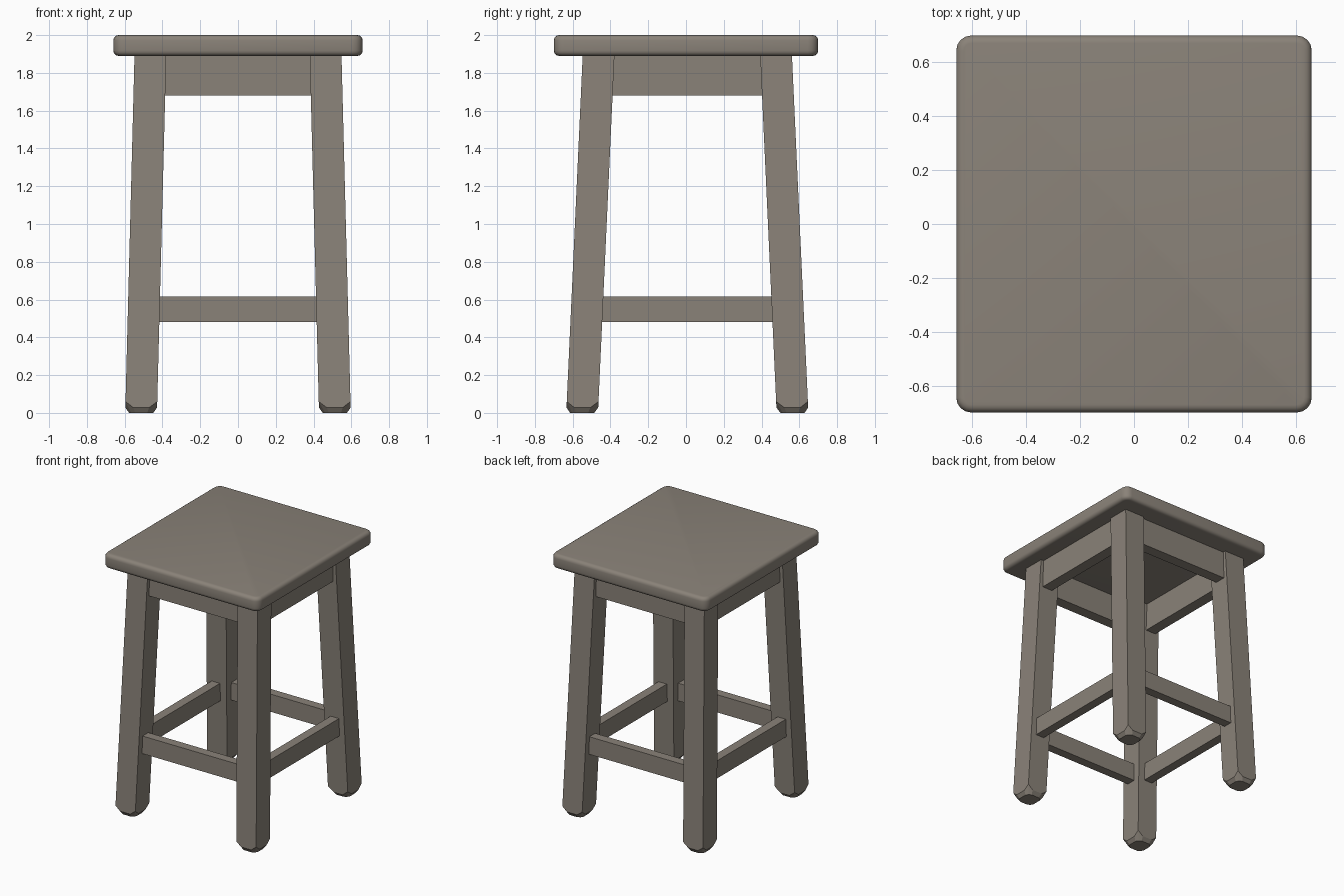
import bpy, bmesh

if "Cube" in bpy.data.objects:
    bpy.data.objects.remove(bpy.data.objects["Cube"])

wood = bpy.data.materials.new("grey brown wood")
wood.diffuse_color = (0.255, 0.225, 0.19, 1)
wood.use_nodes = True
wood.node_tree.nodes["Principled BSDF"].inputs["Base Color"].default_value = wood.diffuse_color

Y_SHIFT = 0.007          # the frame sits slightly towards the back
HALF = 0.084             # half leg width
SEAT_BOTTOM = 1.89


def make_object(name, bm, smooth=False):
    bmesh.ops.recalc_face_normals(bm, faces=bm.faces[:])
    mesh = bpy.data.meshes.new(name)
    bm.to_mesh(mesh)
    bm.free()
    mesh.materials.append(wood)
    ob = bpy.data.objects.new(name, mesh)
    bpy.context.collection.objects.link(ob)
    if smooth:
        bpy.ops.object.select_all(action='DESELECT')
        ob.select_set(True)
        bpy.context.view_layer.objects.active = ob
        bpy.ops.object.shade_smooth_by_angle(angle=0.7)
    return ob


def box_mesh(size, centre):
    bm = bmesh.new()
    bmesh.ops.create_cube(bm, size=1)
    for v in bm.verts:
        v.co = [v.co[i] * size[i] + centre[i] for i in range(3)]
    return bm


def leg_centre(sx, sy, z):
    t = z / SEAT_BOTTOM
    return sx * (0.513 - 0.049 * t), sy * (0.557 - 0.087 * t) + Y_SHIFT


# Seat: slab with rounded corners and softened rims
bm = box_mesh((1.32, 1.40, 0.11), (0, 0, 1.945))
upright = [e for e in bm.edges if abs(e.verts[0].co.z - e.verts[1].co.z) > 0.05]
bmesh.ops.bevel(bm, geom=upright, offset=0.055, segments=4, profile=0.5, affect='EDGES')
rims = [e for e in bm.edges if abs(e.verts[0].co.z - e.verts[1].co.z) < 0.01]
bmesh.ops.bevel(bm, geom=rims, offset=0.028, segments=4, profile=0.5, affect='EDGES')
make_object("seat", bm, smooth=True)


# Splayed legs with worn, chamfered feet
def make_leg(name, sx, sy):
    bm = bmesh.new()
    a, b = HALF, HALF * 0.5
    outline = []         # each side: corner, then two points along the face
    for c, s in ((1, 0), (0, 1), (-1, 0), (0, -1)):
        for x, y, corner in ((a, -a, True), (a, -b, False), (a, b, False)):
            outline.append((c * x - s * y, s * x + c * y, corner))

    def ring(z_face, z_corner, k_face, k_corner):
        verts = []
        for x, y, corner in outline:
            z, k = (z_corner, k_corner) if corner else (z_face, k_face)
            cx, cy = leg_centre(sx, sy, z)
            verts.append(bm.verts.new((cx + x * k, cy + y * k, z)))
        return verts

    rings = [ring(0, 0, 0.76, 0.62),
             ring(0.028, 0.06, 1, 1),
             ring(SEAT_BOTTOM + 0.01, SEAT_BOTTOM + 0.01, 1, 1)]
    n = len(outline)
    for lo, hi in zip(rings, rings[1:]):
        for i in range(n):
            j = (i + 1) % n
            bm.faces.new((lo[i], lo[j], hi[j], hi[i]))
    bm.faces.new(rings[0][::-1])
    bm.faces.new(rings[-1])
    make_object(name, bm)


for sy, depth in ((-1, "front"), (1, "back")):
    for sx, side in ((-1, "left"), (1, "right")):
        make_leg(f"{depth}_{side}_leg", sx, sy)


# Aprons under the seat and stretchers near the floor
def make_rails(kind, z0, z1, thick, outward):
    z, h = (z0 + z1) / 2, z1 - z0
    cx, cy = leg_centre(1, 1, z)
    cy -= Y_SHIFT
    for s, side in ((-1, "front"), (1, "back")):
        make_object(f"{side}_{kind}", box_mesh(
            (2 * cx - 0.1, thick, h), (0, s * (cy + outward) + Y_SHIFT, z)))
    for s, side in ((-1, "left"), (1, "right")):
        make_object(f"{side}_{kind}", box_mesh(
            (thick, 2 * cy - 0.1, h), (s * (cx + outward), Y_SHIFT, z)))


make_rails("apron", 1.68, SEAT_BOTTOM + 0.005, 0.085, 0.015)
make_rails("stretcher", 0.48, 0.615, 0.07, 0.005)
